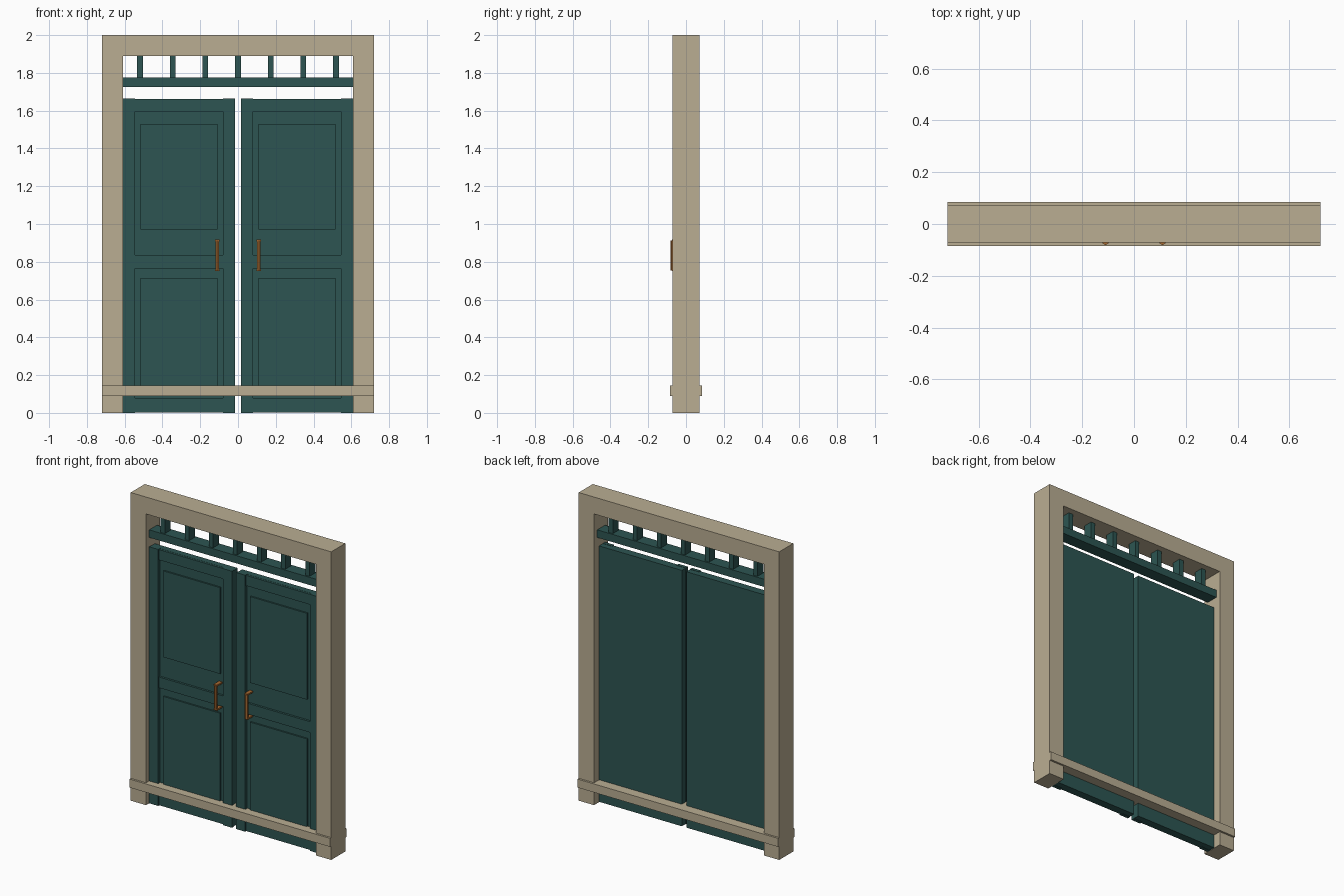
import bpy, bmesh, math
from mathutils import Matrix, Vector

if "Cube" in bpy.data.objects:
    bpy.data.objects.remove(bpy.data.objects["Cube"])


def material(name, rgb):
    m = bpy.data.materials.new(name)
    m.diffuse_color = (*rgb, 1)
    m.use_nodes = True
    m.node_tree.nodes["Principled BSDF"].inputs["Base Color"].default_value = m.diffuse_color
    return m


STONE = material("sandy_stone", (0.49, 0.42, 0.29))
GREEN = material("dark_green_paint", (0.026, 0.091, 0.084))
BRONZE = material("bronze", (0.38, 0.14, 0.03))


def finish(name, bm, mat):
    mesh = bpy.data.meshes.new(name)
    bm.to_mesh(mesh)
    bm.free()
    mesh.materials.append(mat)
    ob = bpy.data.objects.new(name, mesh)
    bpy.context.collection.objects.link(ob)
    return ob


def box(name, x, y, z, mat):
    """Box from (min, max) ranges on each axis."""
    bm = bmesh.new()
    size = [r[1] - r[0] for r in (x, y, z)]
    mid = Vector([(r[0] + r[1]) / 2 for r in (x, y, z)])
    bmesh.ops.create_cube(bm, size=1, matrix=Matrix.Translation(mid) @ Matrix.Diagonal((*size, 1)))
    return finish(name, bm, mat)


def bar(name, x, y, z, radius, mat):
    """Upright six-sided bar with a corner facing the front."""
    bm = bmesh.new()
    mat4 = Matrix.Translation((x, y, (z[0] + z[1]) / 2)) @ Matrix.Rotation(math.pi / 2, 4, 'Z')
    # a cone corner lies on the local x or y axis; rotate only if needed
    bmesh.ops.create_cone(bm, cap_ends=True, segments=6, radius1=radius, radius2=radius,
                          depth=z[1] - z[0])
    if max(v.co.y for v in bm.verts) > radius * 0.95:
        mat4 = mat4 @ Matrix.Rotation(-math.pi / 2, 4, 'Z')
    bmesh.ops.transform(bm, matrix=mat4, verts=bm.verts)
    return finish(name, bm, mat)


# surrounding frame
D = 0.072
box("lintel", (-0.61, 0.61), (-D, D), (1.89, 2.0), STONE)
box("sill_band", (-0.72, 0.72), (-0.085, 0.085), (0.09, 0.145), STONE)

# transom rail and its short balusters
box("transom_rail", (-0.61, 0.61), (-0.04, 0.04), (1.725, 1.775), GREEN)
for i in range(7):
    cx = (i - 3) * 0.173
    box("transom_baluster", (cx - 0.015, cx + 0.015), (-0.03, 0.03), (1.775, 1.89), GREEN)

# posts, door leaves and handles, mirrored about x = 0
for s, side in ((-1, "left"), (1, "right")):
    def span(a, b):
        return tuple(sorted((s * a, s * b)))

    box(side + "_post", span(0.61, 0.72), (-D, D), (0, 2.0), STONE)
    box(side + "_door_slab", span(0.016, 0.61), (-0.02, 0.02), (0.002, 1.663), GREEN)
    for a, b in ((0.015, 0.08), (0.545, 0.61)):
        box(side + "_door_stile", span(a, b), (-0.04, -0.019), (0, 1.665), GREEN)
    for z in ((0.003, 0.08), (0.765, 0.835), (1.595, 1.662)):
        box(side + "_door_rail", span(0.08, 0.545), (-0.034, -0.019), z, GREEN)
    for z in ((0.14, 0.715), (0.97, 1.53)):
        box(side + "_door_panel", span(0.108, 0.515), (-0.03, -0.019), z, GREEN)
    bar(side + "_handle", s * 0.11, -0.07, (0.755, 0.912), 0.011, BRONZE)
    for z in ((0.75, 0.76), (0.907, 0.917)):
        box(side + "_handle_mount", span(0.098, 0.122), (-0.075, -0.02), z, BRONZE)
